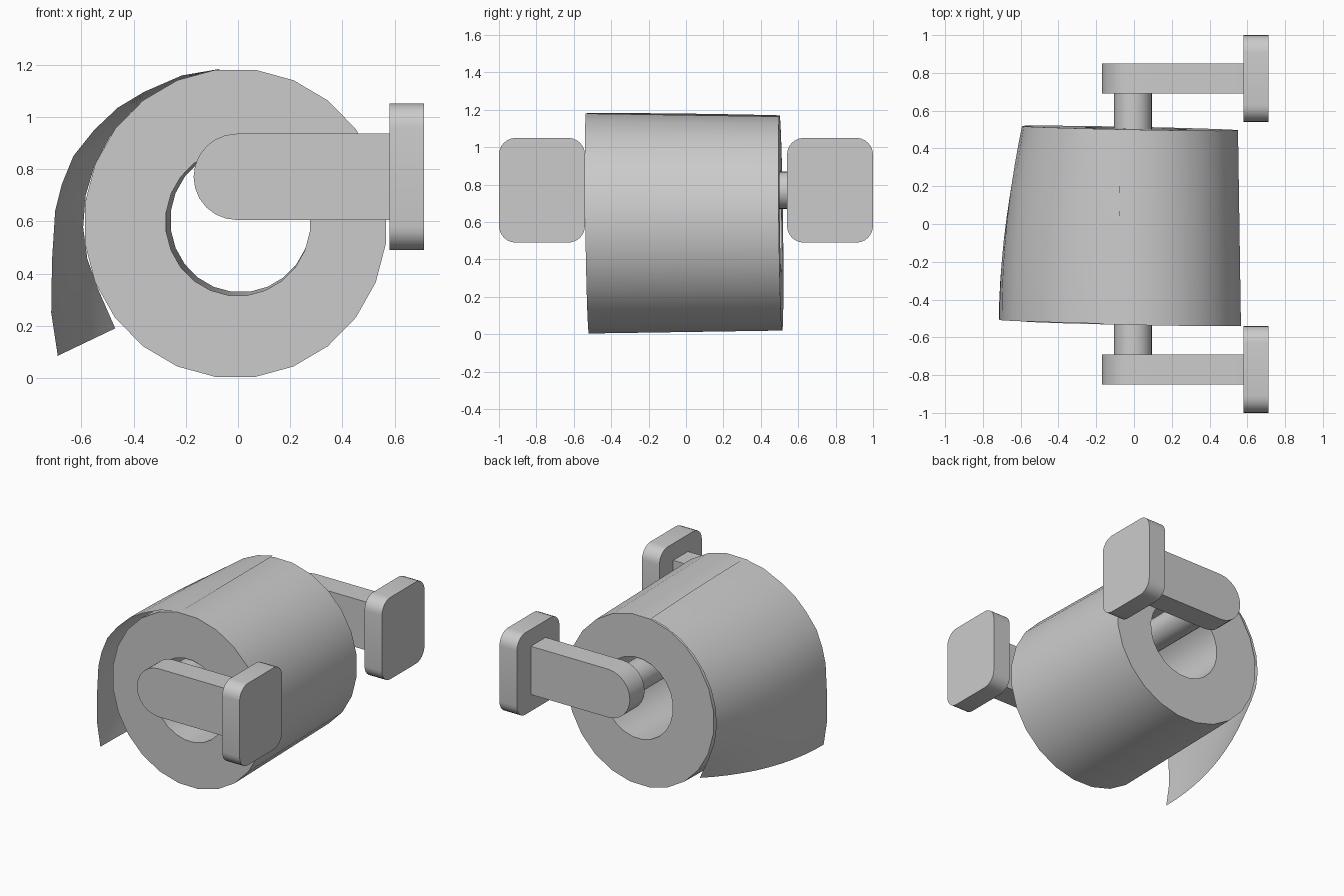
import bpy, bmesh
from math import sin, cos, pi, radians
from mathutils import Vector

if "Cube" in bpy.data.objects:
    bpy.data.objects.remove(bpy.data.objects["Cube"])

grey = bpy.data.materials.new("plain_grey")
grey.use_nodes = True
grey.diffuse_color = (0.6, 0.6, 0.6, 1)
grey.node_tree.nodes["Principled BSDF"].inputs["Base Color"].default_value = (0.6, 0.6, 0.6, 1)


def finish(name, bm, closed=True):
    if closed:
        bmesh.ops.recalc_face_normals(bm, faces=bm.faces)
    mesh = bpy.data.meshes.new(name)
    bm.to_mesh(mesh)
    bm.free()
    mesh.materials.append(grey)
    obj = bpy.data.objects.new(name, mesh)
    bpy.context.collection.objects.link(obj)
    bpy.ops.object.select_all(action='DESELECT')
    obj.select_set(True)
    bpy.context.view_layer.objects.active = obj
    bpy.ops.object.shade_smooth_by_angle(angle=radians(35))
    return obj


def prism(name, outline, depth):
    """Extrude a closed outline along a vector."""
    bm = bmesh.new()
    face = bm.faces.new([bm.verts.new(p) for p in outline])
    new = bmesh.ops.extrude_face_region(bm, geom=[face])["geom"]
    bmesh.ops.translate(bm, vec=Vector(depth),
                        verts=[v for v in new if isinstance(v, bmesh.types.BMVert)])
    return finish(name, bm)


def arc(u, v, r, start, end, n):
    return [(u + r * cos(radians(start + (end - start) * i / n)),
             v + r * sin(radians(start + (end - start) * i / n))) for i in range(n + 1)]


# Holder: spindle, two round-ended arms and two wall plates
ROD_X, ROD_Z = -0.005, 0.77
prism("spindle", [(x, -0.7, z) for x, z in arc(ROD_X, ROD_Z, 0.1, 0, 345, 23)], (0, 1.4, 0))

for side, label in ((-1, "front"), (1, "back")):
    arm = [(0.6, 0.605), (0.6, 0.935)] + arc(ROD_X, ROD_Z, 0.165, 90, 270, 12)
    prism(label + "_arm", [(x, side * 0.69, z) for x, z in arm], (0, side * 0.16, 0))

    r = 0.09
    plate = []
    for k, (y, z) in enumerate(((1 - r, 1.05 - r), (0.54 + r, 1.05 - r),
                                (0.54 + r, 0.49 + r), (1 - r, 0.49 + r))):
        plate += arc(y, z, r, 90 * k, 90 * k + 90, 6)
    prism(label + "_wall_plate", [(0.58, side * y, z) for y, z in plate], (0.132, 0, 0))


# Paper roll: slightly tapered and skewed hollow cylinder
def skewed(x, y, z):
    return (x, y - 0.02 * x - 0.013 * (z - 0.59), z)


SIDES = 24
bm = bmesh.new()
rings = []
for radius, cx, cz, y in ((0.593, -0.01, 0.592, -0.527), (0.577, -0.01, 0.592, 0.507),
                          (0.275, 0.01, 0.603, 0.507), (0.283, 0.0, 0.597, -0.527)):
    rings.append([bm.verts.new(skewed(cx + 0.98 * radius * cos(a), y, cz + radius * sin(a)))
                  for a in ((i + 0.5) * 2 * pi / SIDES for i in range(SIDES))])
for k in range(4):
    a, b = rings[k], rings[(k + 1) % 4]
    for i in range(SIDES):
        j = (i + 1) % SIDES
        bm.faces.new((a[i], a[j], b[j], b[i]))
finish("paper_roll", bm)

# Loose sheet: hangs away from the roll at the front, hugs it at the back
front_path = [(-0.07, 1.183), (-0.215, 1.158), (-0.36, 1.095), (-0.46, 1.035),
              (-0.55, 0.95), (-0.63, 0.85), (-0.675, 0.74), (-0.70, 0.64),
              (-0.712, 0.45), (-0.715, 0.25), (-0.69, 0.085)]
back_path = arc(-0.01, 0.5925, 0.583, 97.5, 205.5, 9) + [(-0.47, 0.19)]
COLUMNS = 10
bm = bmesh.new()
grid = []
for c in range(COLUMNS + 1):
    t = c / COLUMNS
    w = 1 - (1 - t) ** 2
    grid.append([bm.verts.new(skewed(bx + (fx - bx) * w, 0.507 - 1.03 * t, bz + (fz - bz) * w))
                 for (fx, fz), (bx, bz) in zip(front_path, back_path)])
for a, b in zip(grid, grid[1:]):
    for i in range(len(a) - 1):
        bm.faces.new((a[i], a[i + 1], b[i + 1], b[i]))
finish("loose_sheet", bm, closed=False)
